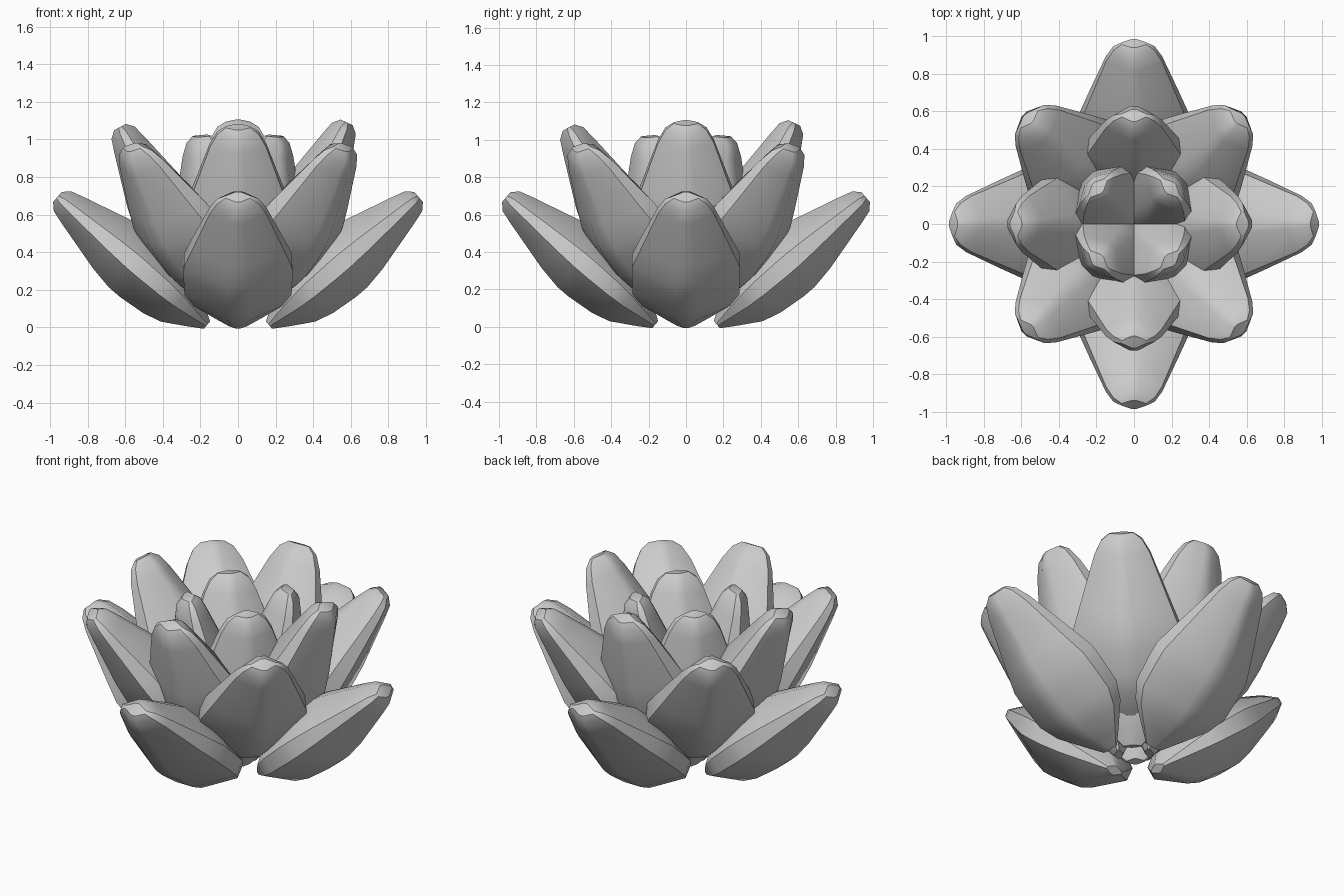
import bpy
from math import sin, cos, radians
from mathutils import Vector

if "Cube" in bpy.data.objects:
    bpy.data.objects.remove(bpy.data.objects["Cube"])

# Petal stations: distance along axis, half width, half thickness
STATIONS = [(0.012, 0.05, 0.025), (0.096, 0.13, 0.078), (0.21, 0.235, 0.145),
            (0.31, 0.285, 0.172), (0.46, 0.29, 0.187), (0.54, 0.288, 0.187),
            (0.67, 0.245, 0.165), (0.95, 0.15, 0.092), (1.025, 0.11, 0.07),
            (1.06, 0.065, 0.035)]


def petal(name, heading, tilt, base_r, base_z, scale=1.0):
    """Thick lens-shaped petal leaning outward along a heading."""
    h, t = radians(heading), radians(tilt)
    out, up = Vector((cos(h), sin(h), 0)), Vector((0, 0, 1))
    side = Vector((-sin(h), cos(h), 0))
    axis = out * cos(t) + up * sin(t)
    normal = up * cos(t) - out * sin(t)
    base = out * base_r + up * base_z
    verts, faces = [], []
    for s, w, d in STATIONS:
        c, e = 0.2 * w, 0.25 * d
        section = [(c, d), (w, e), (w, -e), (c, -d),
                   (-c, -d), (-w, -e), (-w, e), (-c, d)]
        for x, y in section:
            verts.append(base + (axis * s + side * x + normal * y) * scale)
    n = len(STATIONS)
    for i in range(n - 1):
        for j in range(8):
            k = (j + 1) % 8
            faces.append((i * 8 + j, i * 8 + 8 + j, i * 8 + 8 + k, i * 8 + k))
    faces.append(tuple(range(8)))
    faces.append(tuple(reversed(range((n - 1) * 8, n * 8))))
    mesh = bpy.data.meshes.new(name)
    mesh.from_pydata([tuple(v) for v in verts], [], faces)
    mesh.update()
    # Consistent outward normals
    import bmesh
    bm = bmesh.new()
    bm.from_mesh(mesh)
    bmesh.ops.recalc_face_normals(bm, faces=bm.faces)
    bm.to_mesh(mesh)
    bm.free()
    obj = bpy.data.objects.new(name, mesh)
    bpy.context.collection.objects.link(obj)
    bpy.ops.object.select_all(action='DESELECT')
    obj.select_set(True)
    bpy.context.view_layer.objects.active = obj
    bpy.ops.object.shade_smooth_by_angle(angle=radians(40))
    return obj


# Four rings of four petals, each ring steeper than the last
for q in range(4):
    a = 90 * q
    petal(f"outer_petal_{q + 1}", a, 40.6, 0.156, 0.004)
    petal(f"diagonal_petal_{q + 1}", a + 45, 50.5, 0.12, 0.14)
    petal(f"upright_petal_{q + 1}", a, 65 if q < 2 else 62, 0.13, 0.13)
    petal(f"heart_petal_{q + 1}", a + 45, 79, 0.08, 0.03, 0.95)
